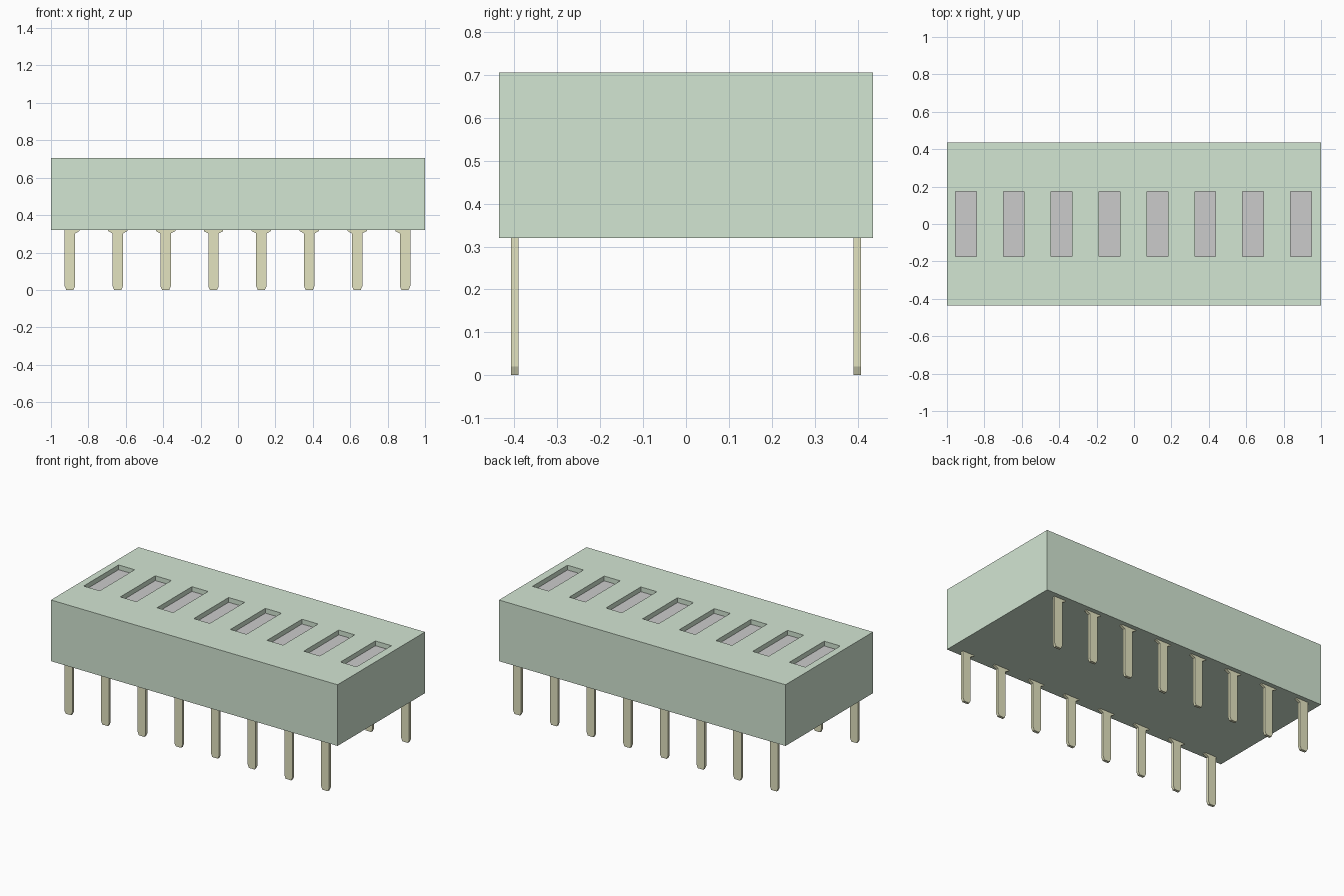
import bpy, bmesh

if "Cube" in bpy.data.objects:
    bpy.data.objects.remove(bpy.data.objects["Cube"])

BOTTOM, TOP, HALF_Y = 0.32, 0.706, 0.436
COUNT, PITCH, SHIFT = 8, 0.256, -0.003
XS = [(i - (COUNT - 1) / 2) * PITCH + SHIFT for i in range(COUNT)]


def material(name, rgb):
    m = bpy.data.materials.new(name)
    m.diffuse_color = (*rgb, 1)
    m.use_nodes = True
    m.node_tree.nodes["Principled BSDF"].inputs["Base Color"].default_value = m.diffuse_color
    return m


def make(name, bm, mat=None):
    bmesh.ops.recalc_face_normals(bm, faces=bm.faces)
    me = bpy.data.meshes.new(name)
    bm.to_mesh(me)
    bm.free()
    ob = bpy.data.objects.new(name, me)
    bpy.context.collection.objects.link(ob)
    if mat:
        me.materials.append(mat)
    return ob


def add_box(bm, x, y, z):
    verts = bmesh.ops.create_cube(bm, size=1)["verts"]
    for v in verts:
        v.co = [lo + (hi - lo) * (c + 0.5) for c, (lo, hi) in zip(v.co, (x, y, z))]


def slot_boxes(z):
    bm = bmesh.new()
    for x in XS:
        add_box(bm, (x - 0.056, x + 0.056), (-0.174, 0.174), z)
    return bm


green = material("green_plastic", (0.65, 0.79, 0.65))
gold = material("pin_metal", (0.77, 0.77, 0.53))

# Housing with a row of recessed windows
bm = bmesh.new()
add_box(bm, (-1, 1), (-HALF_Y, HALF_Y), (BOTTOM, TOP))
housing = make("housing", bm, green)
cutter = make("window_cutter", slot_boxes((0.665, TOP + 0.05)))
cutter.hide_render = True
cutter.hide_set(True)
cut = housing.modifiers.new("windows", "BOOLEAN")
cut.operation = "DIFFERENCE"
cut.solver = "EXACT"
cut.object = cutter

# Grey segments at the bottom of the windows
make("window_segments", slot_boxes((0.665, 0.676)))


# Flat pin: chamfered tip, flared shoulder (end pins flare inward only)
def pin(name, x, y, left, right):
    w, t = 0.028, 0.0085
    pts = [(-w + 0.009, 0), (w - 0.009, 0), (w, 0.02)]
    pts += [(w, 0.302), (0.052, 0.315), (0.052, BOTTOM)] if right else [(w, BOTTOM)]
    pts += [(-0.052, BOTTOM), (-0.052, 0.315), (-w, 0.302)] if left else [(-w, BOTTOM)]
    pts.append((-w, 0.02))
    bm = bmesh.new()
    face = bm.faces.new([bm.verts.new((x + px, y - t, z)) for px, z in pts])
    ext = bmesh.ops.extrude_face_region(bm, geom=[face])["geom"]
    for v in ext:
        if isinstance(v, bmesh.types.BMVert):
            v.co.y += 2 * t
    make(name, bm, gold)


for side, y in (("front", -0.399), ("back", 0.399)):
    for i, x in enumerate(XS):
        pin(f"{side}_pin_{i + 1}", x, y, i > 0, i < COUNT - 1)
